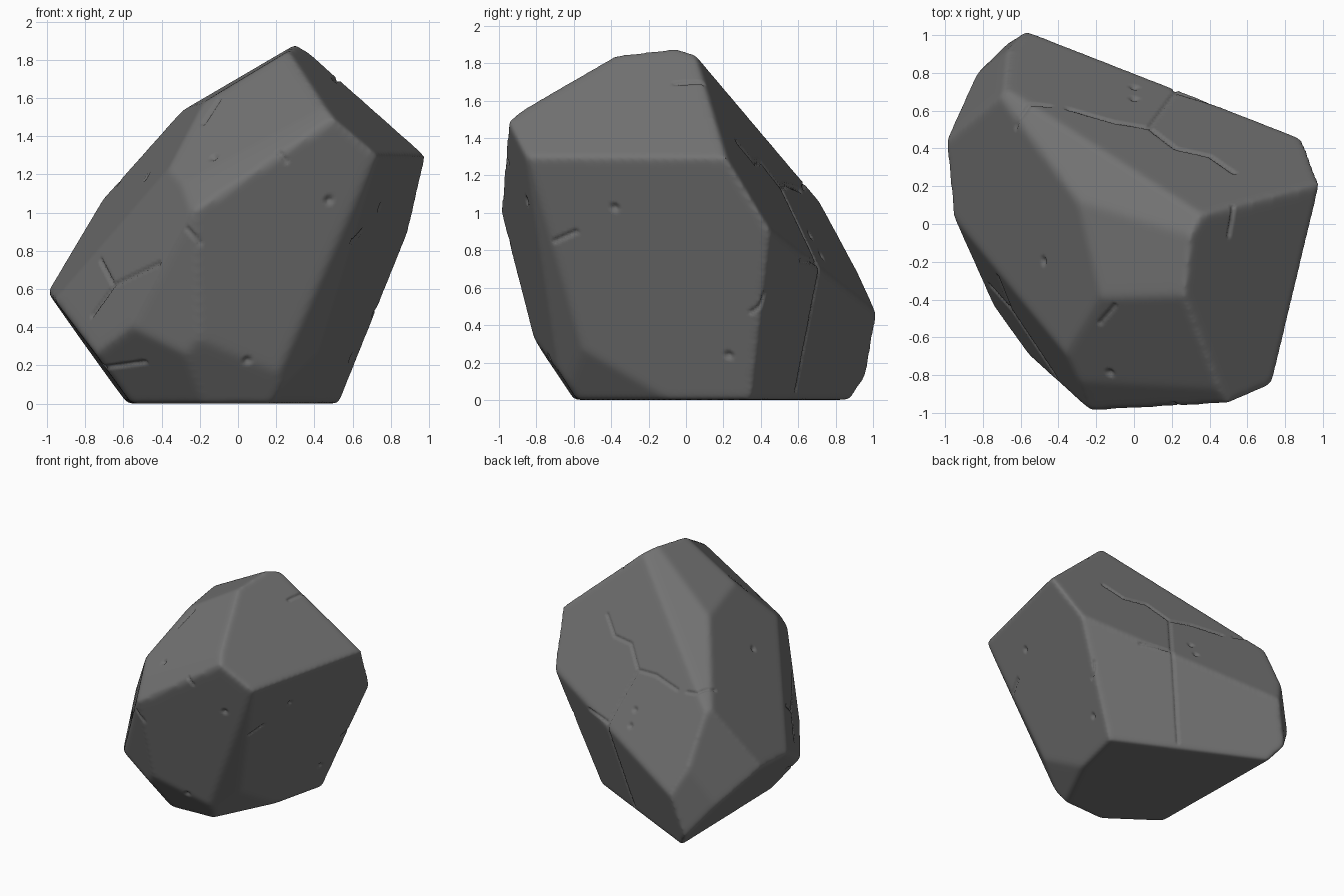
import bpy
import bmesh
from mathutils import Vector
from mathutils.bvhtree import BVHTree
from mathutils.kdtree import KDTree

old = bpy.data.objects.get("Cube")
if old:
    bpy.data.objects.remove(old, do_unlink=True)

# Facets of the boulder: outward direction and offset from the origin
FACETS = {
    "base": ((0, 0, -1), 0),
    "top": ((-.6, -.05, 1), 1.705),
    "top_ridge": ((-.428, .515, 1), 1.725),
    "front_slope": ((-.58, -.8, 1), 1.995),
    "front_brow": ((-.6, -1.2, 1), 2.335),
    "right_slope": ((.68, -.16, .72), 1.57),
    "right_wall": ((.913, -.219, -.343), .41),
    "right_foot": ((.72, -.36, -.59), .34),
    "front_right_edge": ((.638, -.666, -.385), .53),
    "front_wall": ((.22, -1, -.25), .69),
    "front_foot": ((.05, -1, -.65), .59),
    "back_slope": ((.192, .859, .473), .988),
    "back_wall": ((.437, .9, -.28), .545),
    "left_slope": ((-.818, -.144, .556), 1.08),
    "front_left_slope": ((-.843, -.497, .205), .9),
    "front_left_wall": ((-.35, -.9, -.24), .728),
    "front_left_foot": ((-.58, -.81, -.75), .59),
    "left_underside": ((-.807, -.015, -.59), .455),
    "back_left_wall": ((-.82, .52, .236), 1.185),
    "back_corner": ((-.65, .74, .05), 1.15),
}

# Cracks as short paths near the surface
CRACKS = [
    [(-.35, .61, 1.12), (-.1, .54, 1.15), (.08, .51, 1.13), (.22, .4, 1.27),
     (.4, .36, 1.27), (.53, .27, 1.38)],
    [(.08, .51, 1.13), (.22, .7, .73), (.2, .7, .6), (.06, .58, .05)],
    [(.22, .7, .73), (.45, .6, .75)],
    [(.64, -.72, .83), (.7, -.6, .88)],
    [(.7, .35, .47), (.78, .47, .55)],
    [(.53, .1, 1.7), (.51, -.06, 1.7)],
    [(-.72, -.28, .75), (-.65, -.45, .62), (-.4, -.8, .73)],
    [(-.65, -.45, .62), (-.76, -.32, .46)],
    [(-.25, -.92, .92), (-.2, -.94, .84)],
    [(.2, -1, 1.34), (.26, -.98, 1.26)],
    [(-.7, -.28, .25), (-.5, -.6, .2)],
    [(-.14, -.47, 1.4), (-.05, -.36, 1.5)],
    [(-.58, .52, 1.12), (-.55, .6, 1.13), (-.45, .62, 1.13)],
]
PITS = [(.05, -.74, .22), (.48, -.87, 1.06), (.74, -.38, 1.03),
        (.59, .23, .24), (-.5, -.2, 1.2), (0, .72, .77),
        (-.12, -.78, 1.28), (0, .66, .88)]


def cut_facets(size):
    """Slice a block with every facet plane and close each cut."""
    bm = bmesh.new()
    bmesh.ops.create_cube(bm, size=size)
    for direction, offset in FACETS.values():
        n = Vector(direction)
        bmesh.ops.bisect_plane(
            bm, geom=bm.verts[:] + bm.edges[:] + bm.faces[:],
            plane_co=n * (offset / n.length_squared), plane_no=n,
            clear_outer=True)
        rim = [e for e in bm.edges if e.is_boundary]
        if rim:
            bmesh.ops.holes_fill(bm, edges=rim, sides=0)
    bmesh.ops.recalc_face_normals(bm, faces=bm.faces[:])
    return bm


def carve(mesh):
    """Press the cracks and pits into the surface."""
    tree = BVHTree.FromPolygons([v.co.copy() for v in mesh.vertices],
                                [p.vertices[:] for p in mesh.polygons])
    kd = KDTree(len(mesh.vertices))
    for v in mesh.vertices:
        kd.insert(v.co, v.index)
    kd.balance()
    depth = {}

    def press(point, radius, amount):
        spot = tree.find_nearest(Vector(point))[0]
        for _, i, dist in kd.find_range(spot, radius):
            depth[i] = max(depth.get(i, 0), amount * (1 - dist / radius))

    for path in CRACKS:
        for a, b in zip(path, path[1:]):
            a, b = Vector(a), Vector(b)
            steps = int((b - a).length / .006) + 1
            for s in range(steps + 1):
                press(a.lerp(b, s / steps), .017, .015)
    for pit in PITS:
        press(pit, .03, .02)
    moves = {i: mesh.vertices[i].normal * d for i, d in depth.items()}
    for i, move in moves.items():
        mesh.vertices[i].co -= move


# Boulder body
mesh = bpy.data.meshes.new("boulder")
bm = cut_facets(5)
bm.to_mesh(mesh)
bm.free()
boulder = bpy.data.objects.new("boulder", mesh)
bpy.context.collection.objects.link(boulder)
bpy.ops.object.select_all(action="DESELECT")
boulder.select_set(True)
bpy.context.view_layer.objects.active = boulder

# Worn, rounded edges
remesh = boulder.modifiers.new("fine_surface", "REMESH")
remesh.mode = "VOXEL"
remesh.voxel_size = .0135
worn = boulder.modifiers.new("worn_edges", "SMOOTH")
worn.factor = .5
worn.iterations = 30
for name in ("fine_surface", "worn_edges"):
    bpy.ops.object.modifier_apply(modifier=name)

carve(boulder.data)
bpy.ops.object.shade_smooth()

# Stone colour
stone = bpy.data.materials.new("dark_grey_stone")
stone.use_nodes = True
colour = (.17, .17, .17, 1)
stone.diffuse_color = colour
shader = stone.node_tree.nodes["Principled BSDF"]
shader.inputs["Base Color"].default_value = colour
shader.inputs["Roughness"].default_value = .9
boulder.data.materials.clear()
boulder.data.materials.append(stone)
